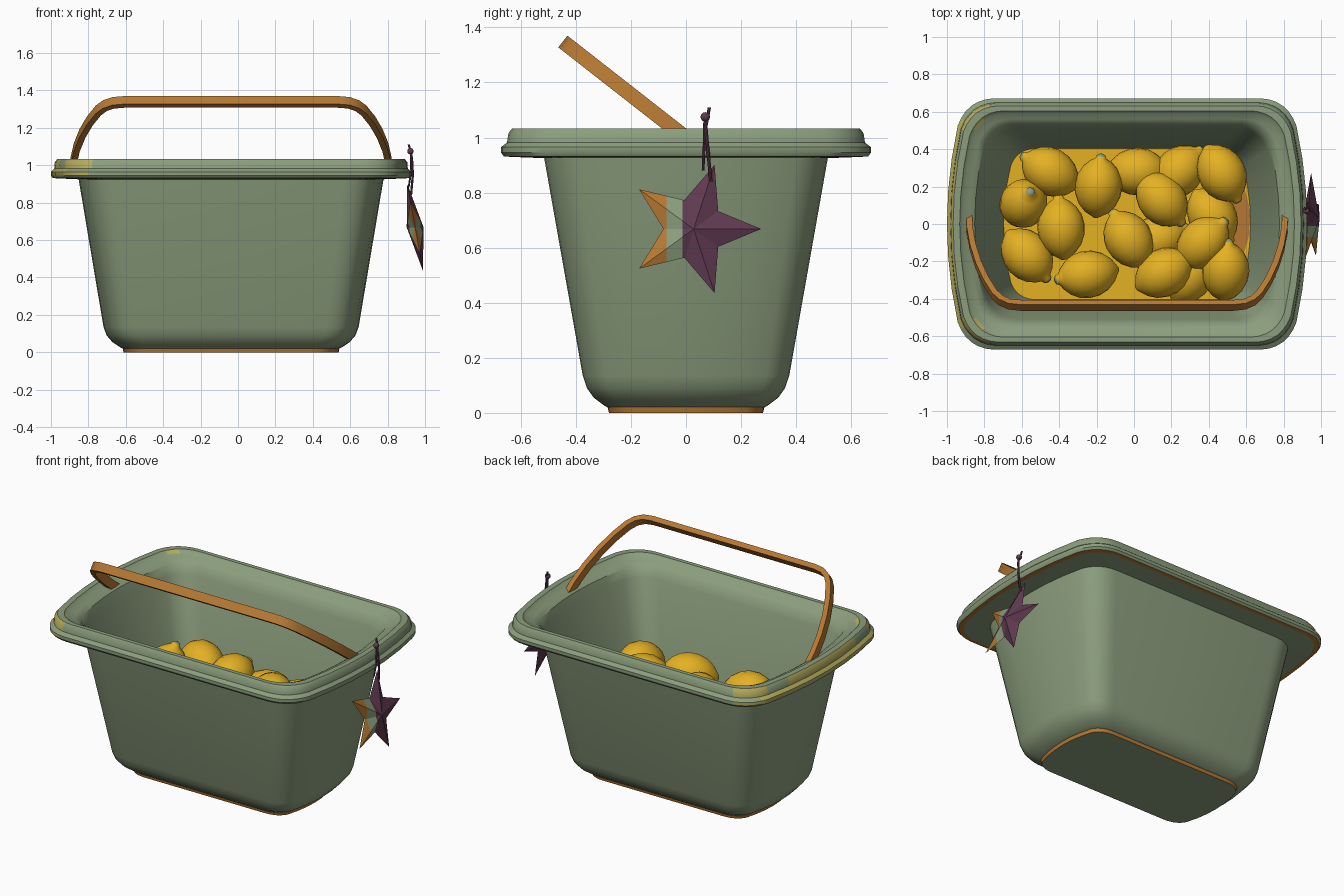
import bpy, bmesh, math
from mathutils import Vector, Matrix

if "Cube" in bpy.data.objects:
    bpy.data.objects.remove(bpy.data.objects["Cube"])

CX = -0.037  # middle of the tub along x


def material(name, rgb):
    m = bpy.data.materials.new(name)
    m.use_nodes = True
    m.diffuse_color = (*rgb, 1)
    m.node_tree.nodes["Principled BSDF"].inputs["Base Color"].default_value = (*rgb, 1)
    return m


SAGE, BROWN, YELLOW, PLUM, OLIVE = range(5)
MATS = [material("sage green", (0.26, 0.34, 0.205)),
        material("warm brown", (0.47, 0.19, 0.032)),
        material("lemon yellow", (0.78, 0.44, 0.017)),
        material("dark plum", (0.115, 0.042, 0.08)),
        material("olive yellow", (0.46, 0.41, 0.11))]


def finish(name, bm, angle=35):
    bmesh.ops.recalc_face_normals(bm, faces=bm.faces)
    me = bpy.data.meshes.new(name)
    bm.to_mesh(me)
    bm.free()
    for m in MATS:
        me.materials.append(m)
    ob = bpy.data.objects.new(name, me)
    bpy.context.collection.objects.link(ob)
    if angle:
        bpy.ops.object.select_all(action='DESELECT')
        ob.select_set(True)
        bpy.context.view_layer.objects.active = ob
        bpy.ops.object.shade_smooth_by_angle(angle=math.radians(angle))
    return ob


def loft(bm, rings, mats):
    """Skin closed rings; mats gives first cap, each band, then last cap."""
    loops = [[bm.verts.new(p) for p in ring] for ring in rings]
    n = len(loops[0])
    for lo, hi, mat in zip(loops, loops[1:], mats[1:-1]):
        for i in range(n):
            j = (i + 1) % n
            bm.faces.new((lo[i], lo[j], hi[j], hi[i])).material_index = mat
    bm.faces.new(loops[0][::-1]).material_index = mats[0]
    bm.faces.new(loops[-1]).material_index = mats[-1]


def outline(a, b, z):
    """Rectangle with bowed ends and rounded corners."""
    bulge, r, k = 0.13 * a, 0.13 * a, 0.78
    q = [Vector((a - bulge * t * t * 0.75, b * t, z)) for t in (0, k / 3, k * 2 / 3, k)]
    p0, p1, p2 = q[-1], Vector((a - bulge * 0.85, b * 0.99, z)), Vector((a - bulge - r, b, z))
    for i in range(1, 7):
        t = i / 6
        q.append(p0 * (1 - t) ** 2 + p1 * 2 * t * (1 - t) + p2 * t * t)
    left = [Vector((-p.x, p.y, z)) for p in reversed(q)]
    half = q + left
    low = [Vector((p.x, -p.y, z)) for p in reversed(half[1:-1])]
    return [p + Vector((CX, 0, 0)) for p in half + low]


# Foot plate
bm = bmesh.new()
loft(bm, [outline(0.575, 0.28, 0), outline(0.58, 0.285, 0.022)], [SAGE, BROWN, SAGE])
finish("foot_plate", bm)

# Tub: outer wall, rolled rim, inner wall and floor in one profile
profile = [(0.57, 0.28, 0.018), (0.59, 0.295, 0.025), (0.635, 0.335, 0.055),
           (0.665, 0.36, 0.09), (0.682, 0.375, 0.135), (0.815, 0.515, 0.925),
           (0.93, 0.64, 0.93), (0.955, 0.662, 0.932), (0.963, 0.672, 0.945),
           (0.963, 0.672, 0.965), (0.945, 0.65, 0.982), (0.943, 0.645, 1.015),
           (0.93, 0.632, 1.033), (0.895, 0.605, 1.033), (0.878, 0.59, 1.015),
           (0.845, 0.56, 1.005), (0.815, 0.535, 0.985), (0.795, 0.51, 0.93),
           (0.66, 0.405, 0.4)]
bands = [SAGE] * (len(profile) - 1)
bands[6] = BROWN
bm = bmesh.new()
loft(bm, [outline(*p) for p in profile], [SAGE] + bands + [YELLOW])
for f in bm.faces:
    c = f.calc_center_median()
    if c.x < -0.79 and 0.94 < c.z < 1.03 and (abs(c.x - CX) > 0.91 or abs(c.y) > 0.5):
        if f.normal.length == 0:
            f.normal_update()
        if abs(f.normal.z) < 0.8:
            f.material_index = OLIVE
finish("tub", bm)

# Brown oval lying on the floor
bm = bmesh.new()
bmesh.ops.create_circle(bm, cap_ends=True, segments=32, radius=1,
                        matrix=Matrix.Translation((0.53, 0.02, 0.405)) @ Matrix.Diagonal((0.09, 0.22, 1, 1)))
for f in bm.faces:
    f.material_index = BROWN
finish("floor_oval", bm, 0)

# Handle: flat strap swept along a tilted arch
half = [(0.845, 0), (0.842, 0.1), (0.825, 0.22), (0.795, 0.34), (0.755, 0.45),
        (0.71, 0.54), (0.675, 0.582), (0.63, 0.607), (0.57, 0.615)]
path = [Vector(p) for p in half] + [Vector((-x, s)) for x, s in reversed(half)]
along, across = Vector((0, -0.788, 0.616)), Vector((0, 0.616, 0.788))
rings = []
for i, p in enumerate(path):
    t = (path[min(i + 1, len(path) - 1)] - path[max(i - 1, 0)]).normalized()
    side = Vector((-t.y, 0, 0)) + along * t.x
    mid = Vector((CX, 0.05, 0.96)) + Vector((p.x, 0, 0)) + along * p.y
    rings.append([mid + side * (0.016 * u) + across * (0.027 * w)
                  for u, w in ((-1, -1), (1, -1), (1, 1), (-1, 1))])
bm = bmesh.new()
loft(bm, rings, [BROWN] * (len(rings) + 1))
finish("handle", bm)

# Lemons: one turned profile with a small green tip
lemon_profile = [(0.012, -0.172), (0.03, -0.16), (0.065, -0.138), (0.1, -0.098), (0.122, -0.045),
                 (0.127, 0.01), (0.117, 0.06), (0.092, 0.105), (0.058, 0.138), (0.03, 0.155),
                 (0.024, 0.172), (0.012, 0.18)]
lemons = [(-0.45, 0.28, 0.52, 150, 5), (-0.59, 0.11, 0.5, 60, 65), (-0.57, -0.17, 0.5, -50, 5),
          (-0.39, -0.02, 0.53, 95, 0), (-0.19, 0.2, 0.53, 85, 15), (0.02, 0.28, 0.46, 0, 0),
          (0.15, 0.13, 0.53, -50, 0), (0.24, 0.28, 0.46, 45, 0), (0.47, 0.27, 0.53, -60, 0),
          (0.42, 0.04, 0.44, -55, 0), (0.37, -0.1, 0.53, 45, 10), (0.49, -0.25, 0.52, 85, 20),
          (0.16, -0.26, 0.53, 30, 5), (-0.03, -0.08, 0.52, 120, 0), (-0.25, -0.27, 0.52, 190, 10),
          (0.3, -0.27, 0.43, 60, 0), (0.13, -0.08, 0.42, 20, 0)]
for i, (x, y, z, turn, lift) in enumerate(lemons):
    bm = bmesh.new()
    rings = [[Vector((r * math.cos(a * math.tau / 20), r * math.sin(a * math.tau / 20), h))
              for a in range(20)] for r, h in lemon_profile]
    n = len(rings)
    loft(bm, rings, [YELLOW] * (n - 1) + [SAGE] * 2)
    bm.transform(Matrix.Translation((x, y, z)) @ Matrix.Rotation(math.radians(turn), 4, 'Z')
                 @ Matrix.Rotation(math.radians(90 - lift), 4, 'Y'))
    finish(f"lemon_{i + 1}", bm, 60)

# Star charm: faceted on both sides, leaning outwards at the bottom
SY, SZ = 0.028, 0.668
bm = bmesh.new()
edge = []
for i in range(10):
    r, a = (0.11 if i % 2 else 0.245), i * math.tau / 10
    edge.append(bm.verts.new((0, SY + r * math.cos(a), r * math.sin(a))))
for depth in (0.045, -0.045):
    peak = bm.verts.new((depth, SY, 0))
    for i in range(10):
        bm.faces.new((edge[i], edge[(i + 1) % 10], peak))
for cut in (-0.07, -0.012):
    bmesh.ops.bisect_plane(bm, geom=bm.verts[:] + bm.edges[:] + bm.faces[:],
                           plane_co=(0, cut, 0), plane_no=(0, 1, 0))
for f in bm.faces:
    y = f.calc_center_median().y
    f.material_index = BROWN if y < -0.07 else SAGE if y < -0.012 else PLUM
for v in bm.verts:
    v.co += Vector((0.947 - 0.18 * v.co.z, 0, SZ))
finish("star_charm", bm, 0)


# Cord and bead that hold the star
def cord(name, points, radius):
    bm = bmesh.new()
    rings = [[Vector(p) + Vector((math.cos(a * math.tau / 8), math.sin(a * math.tau / 8), 0)) * radius
              for a in range(8)] for p in points]
    loft(bm, rings, [PLUM] * (len(rings) + 1))
    finish(name, bm)


cord("cord_front", [(0.925, 0.09, 0.84), (0.935, 0.08, 0.95), (0.93, 0.072, 1.04), (0.913, 0.085, 1.11)], 0.006)
cord("cord_back", [(0.912, 0.062, 0.88), (0.926, 0.066, 0.97), (0.923, 0.068, 1.07)], 0.005)
bm = bmesh.new()
bmesh.ops.create_uvsphere(bm, u_segments=16, v_segments=10, radius=0.017,
                          matrix=Matrix.Translation((0.922, 0.07, 1.075)))
for f in bm.faces:
    f.material_index = PLUM
finish("bead", bm, 60)
